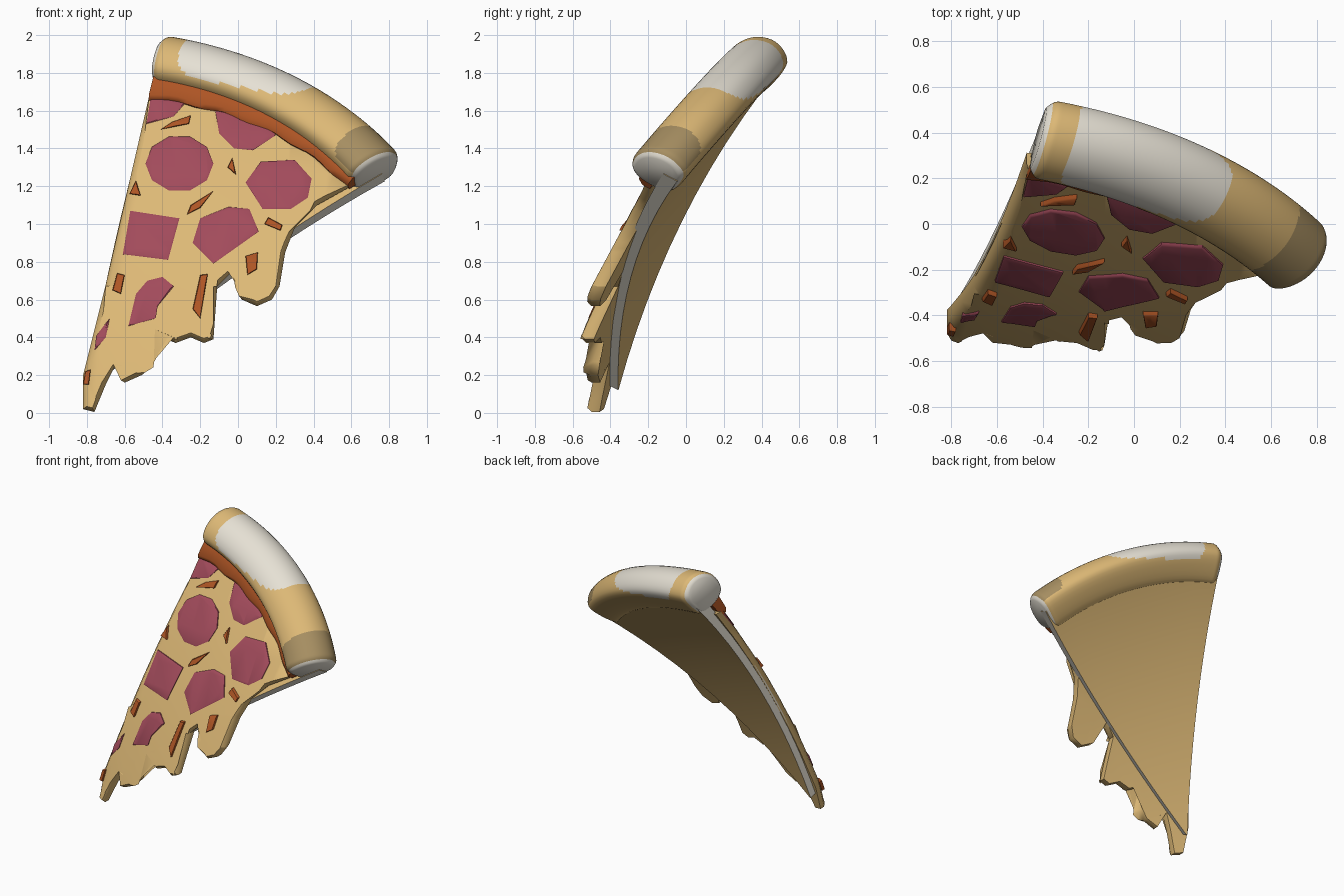
import bpy, bmesh, math
from mathutils import Vector

if "Cube" in bpy.data.objects:
    bpy.data.objects.remove(bpy.data.objects["Cube"])

# Slice frame: tip, centre-line direction, chord direction, front normal
TIP = Vector((-0.80, -0.39, 0.13))
M = Vector((0.965, 0.55, 1.395)).normalized()
C = Vector((0.84, -0.374, -0.396))
C = (C - M * C.dot(M)).normalized()
N = C.cross(M).normalized()
LENGTH, BULGE = 1.783, 0.09


def bulge(s):
    u = s / LENGTH
    return 4 * BULGE * u * (1 - u)


def on_slice(s, t, h):
    return TIP + M * s + C * t + N * (h + bulge(s))


def polar(r, a, h):
    return on_slice(r * math.cos(a), r * math.sin(a), h)


def project(x, z, h):
    """Point of the bent slice, h above it, seen at (x, z) from the front."""
    s, det = 0.8, M.x * C.z - M.z * C.x
    for _ in range(12):
        b = h + bulge(s)
        dx, dz = x - TIP.x - N.x * b, z - TIP.z - N.z * b
        s = (dx * C.z - dz * C.x) / det
        t = (M.x * dz - M.z * dx) / det
    return on_slice(s, t, h)


def material(name, rgb):
    m = bpy.data.materials.new(name)
    m.diffuse_color = (*rgb, 1)
    m.use_nodes = True
    m.node_tree.nodes["Principled BSDF"].inputs["Base Color"].default_value = m.diffuse_color
    return m


TAN = material("golden tan", (0.72, 0.48, 0.18))
PALE = material("pale flour", (0.79, 0.75, 0.66))
DARK = material("toasted brown", (0.38, 0.27, 0.12))
SAUCE = material("sauce orange", (0.42, 0.09, 0.018))
RED = material("sausage red", (0.36, 0.07, 0.105))


def finish(name, bm, mats, angle):
    bmesh.ops.recalc_face_normals(bm, faces=bm.faces)
    me = bpy.data.meshes.new(name)
    bm.to_mesh(me)
    bm.free()
    ob = bpy.data.objects.new(name, me)
    bpy.context.collection.objects.link(ob)
    for m in mats:
        me.materials.append(m)
    bpy.ops.object.select_all(action='DESELECT')
    ob.select_set(True)
    bpy.context.view_layer.objects.active = ob
    bpy.ops.object.shade_smooth_by_angle(angle=math.radians(angle))
    return ob


def slab(name, outline, h0, h1, mat, rim, drop, angle=40):
    """Front-view outline turned into a bent plate with a softened rim."""
    bm = bmesh.new()
    bm.faces.new([bm.verts.new((x, 0, z)) for x, z in outline])
    bmesh.ops.triangulate(bm, faces=bm.faces)
    for k in range(-4, 10):
        for axis in ((1, 0, 0), (0, 0, 1)):
            bmesh.ops.bisect_plane(bm, geom=bm.verts[:] + bm.edges[:] + bm.faces[:],
                                   plane_co=Vector(axis) * (k * 0.2 + 0.07), plane_no=axis)
    for v in bm.verts:
        v.co.y = h0
    ret = bmesh.ops.extrude_face_region(bm, geom=bm.faces[:], use_keep_orig=True)
    top = [g for g in ret["geom"] if isinstance(g, bmesh.types.BMFace)]
    for v in {v for f in top for v in f.verts}:
        v.co.y = h1 - drop
    bmesh.ops.inset_region(bm, faces=top, thickness=rim, use_boundary=True)
    for v in {v for f in top for v in f.verts}:
        v.co.y = h1
    for v in bm.verts:
        v.co = project(v.co.x, v.co.z, v.co.y)
    return finish(name, bm, [mat], angle)


def sweep(name, section, a0, a1, steps, mats, rule):
    """Closed (r, h) section swept around the tip; rule(a, r, h) picks a colour."""
    bm = bmesh.new()
    degs = [a0 + (a1 - a0) * i / steps for i in range(steps + 1)]
    secs = [section(a) for a in degs]
    rings = [[bm.verts.new(polar(r, math.radians(a), h)) for r, h in sec]
             for a, sec in zip(degs, secs)]
    n = len(secs[0])
    for i in range(steps):
        for j in range(n):
            k = (j + 1) % n
            f = bm.faces.new((rings[i][j], rings[i][k], rings[i + 1][k], rings[i + 1][j]))
            r, h = [(p + q) / 2 for p, q in zip(secs[i][j], secs[i][k])]
            f.material_index = rule((degs[i] + degs[i + 1]) / 2, r, h)
    for ring in (rings[0], rings[-1]):
        bm.faces.new(ring).material_index = min(1, len(mats) - 1)
    return finish(name, bm, mats, 50)


# Dough base: bent wedge, tan faces and pale cut sides
A0, A1 = -21.2, 21.3
wedge = [(0.01 + 1.94 * i / 12, -0.035 - 0.02 * (i / 12) ** 4) for i in range(13)]
wedge += [(r, 0.03) for r, _ in reversed(wedge)]
sweep("dough_base", lambda a: wedge, A0, A1, 8, [TAN, PALE], lambda a, r, h: 0)

# Crust: rounded roll with floury and toasted patches, pale ends
roll = [(1.78, -0.03), (1.77, 0.09), (1.80, 0.185), (1.88, 0.22), (1.98, 0.215),
        (2.06, 0.16), (2.09, 0.06), (2.05, -0.04), (1.99, -0.085), (1.82, -0.07)]
for _ in range(2):
    roll = [tuple(p * w + q * (1 - w) for p, q in zip(roll[i], roll[(i + 1) % len(roll)]))
            for i in range(len(roll)) for w in (0.75, 0.25)]
END0, END1 = -21.4, 21.2


def crust_section(a):
    d = min(a - END0, END1 - a)
    k = 1 - 0.22 * max(0, 1 - d / 1.5) ** 2
    return [(1.92 + (r - 1.92) * k, 0.05 + (h - 0.05) * k) for r, h in roll]


def crust_colour(a, r, h):
    phi = math.degrees(math.atan2(h - 0.065, r - 1.92))
    if min(a - END0, END1 - a) < 0.7:
        return 1
    low = 95 - 2.2 * (a + 7)
    if (abs(a + 7) / 10.5) ** 4 + (abs(phi - 28) / low) ** 4 < 1:
        return 1
    if (abs(a - 20) / 5.4) ** 6 + (abs(phi - 45) / 95) ** 4 < 1:
        return 2
    return 0


sweep("crust", crust_section, END0, END1, 140, [TAN, PALE, DARK], crust_colour)


# Sauce line tucked under the crust, with a wavy lower edge
def sauce_section(a):
    r = 1.71 + 0.0018 * a + 0.007 * math.sin(a * 0.66)
    return [(r, 0.05), (r, 0.095), (r + 0.02, 0.115), (1.79, 0.13), (1.82, 0.13), (1.82, 0.05)]


sweep("sauce_line", sauce_section, A0 + 0.2, A1 - 0.4, 24, [SAUCE], lambda a, r, h: 0)

# Melted cheese with drips along the right edge
cheese = [(-.82, .02), (-.82, .2), (-.70, .68), (-.47, 1.68), (-.1, 1.67), (.3, 1.47), (.6, 1.2),
          (.42, 1.1), (.3, .98), (.25, .85), (.22, .67), (.18, .6), (.1, .565), (.02, .6), (0, .72),
          (-.03, .75), (-.11, .67), (-.13, .39), (-.18, .37), (-.25, .4), (-.33, .37), (-.4, .4),
          (-.46, .43), (-.47, .25), (-.51, .2), (-.6, .16), (-.6, .27), (-.64, .27), (-.7, .15),
          (-.76, 0.005)]
slab("cheese", cheese, 0.015, 0.085, TAN, 0.024, 0.03, 60)

# Sausage slices
sausage = [
    [(-.31 + .18 * math.cos(i * math.pi / 5), 1.32 + .15 * math.sin(i * math.pi / 5)) for i in range(10)],
    [(.04, 1.22), (.12, 1.33), (.3, 1.34), (.39, 1.24), (.37, 1.14), (.28, 1.08), (.13, 1.08)],
    [(-.57, 1.07), (-.31, 1.03), (-.37, .81), (-.61, .84)],
    [(-.24, .9), (-.2, 1.03), (-.05, 1.09), (.06, 1.08), (.11, .96), (-.13, .79)],
    [(-.58, .46), (-.54, .63), (-.48, .7), (-.4, .72), (-.34, .67), (-.43, .56), (-.44, .5)],
    [(-.76, .33), (-.75, .41), (-.68, .5), (-.7, .4)],
    [(-.485, 1.53), (-.46, 1.68), (-.28, 1.64), (-.34, 1.57)],
    [(-.12, 1.6), (-.1, 1.48), (-.02, 1.4), (.08, 1.39), (.2, 1.47), (.17, 1.51), (0, 1.58)]]
for i, o in enumerate(sausage):
    slab(f"sausage_slice_{i + 1}", o, 0.07, 0.095, RED, 0.008, 0.004)

# Orange pepper strips
bits = [[(-.41, 1.5), (-.35, 1.54), (-.25, 1.575), (-.26, 1.53)],
        [(-.575, 1.16), (-.54, 1.23), (-.515, 1.15)],
        [(-.27, 1.05), (-.25, 1.1), (-.13, 1.175), (-.2, 1.085)],
        [(-.055, 1.3), (-.03, 1.35), (-.01, 1.26)],
        [(.14, 1.0), (.16, 1.035), (.235, .995), (.225, .965)],
        [(.04, .83), (.105, .85), (.1, .76), (.05, .73)],
        [(-.665, .65), (-.64, .74), (-.6, .73), (-.62, .63)],
        [(-.24, .55), (-.2, .73), (-.16, .735), (-.2, .5)],
        [(-.82, .15), (-.81, .22), (-.78, .23), (-.79, .15)]]
for i, o in enumerate(bits):
    slab(f"pepper_strip_{i + 1}", o, 0.07, 0.102, SAUCE, 0.004, 0.005)
